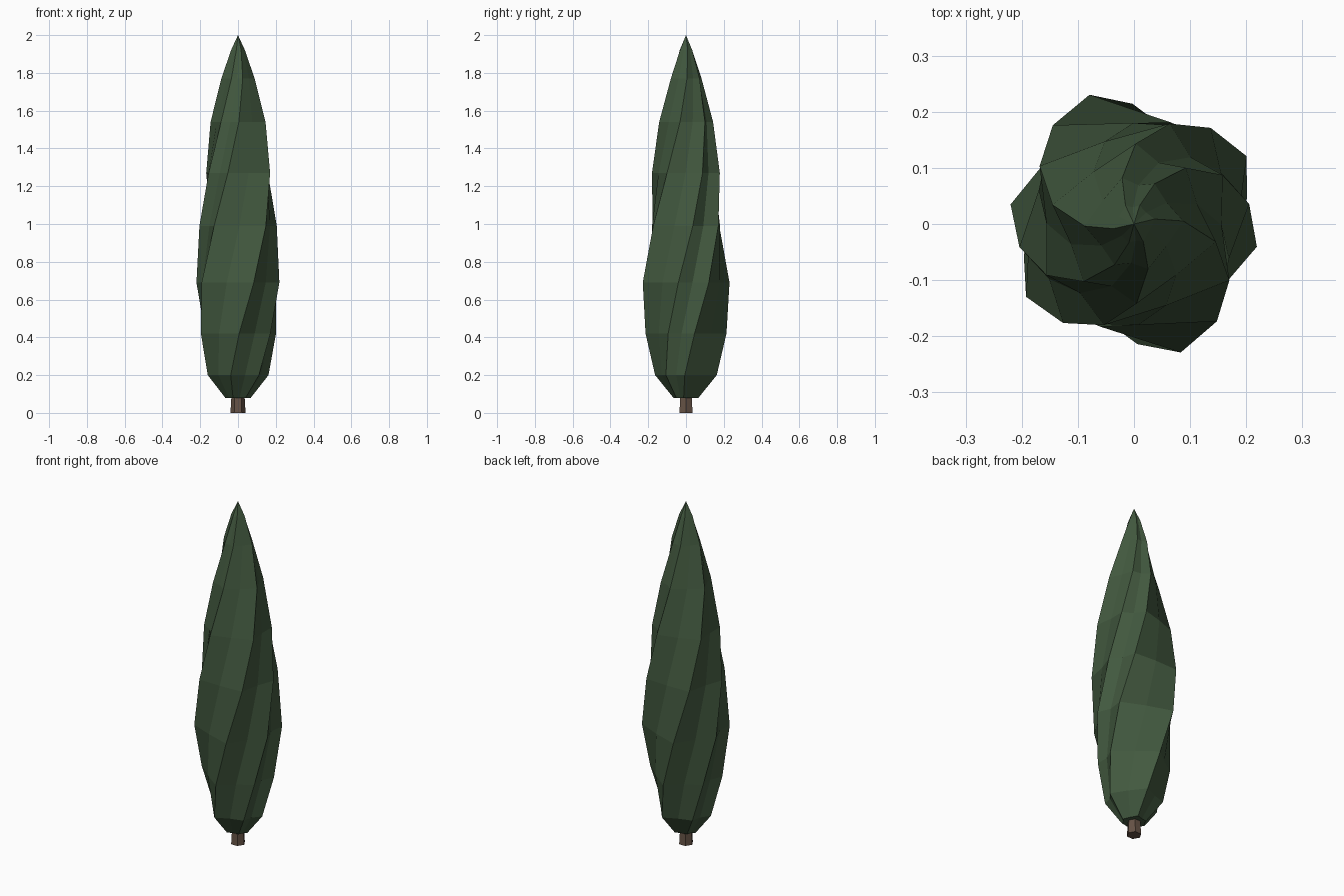
import bpy, bmesh
from math import cos, sin, radians

if "Cube" in bpy.data.objects:
    bpy.data.objects.remove(bpy.data.objects["Cube"])


def material(name, color):
    m = bpy.data.materials.new(name)
    m.diffuse_color = (*color, 1)
    m.use_nodes = True
    m.node_tree.nodes["Principled BSDF"].inputs["Base Color"].default_value = m.diffuse_color
    return m


def loft(name, rings, mat, tip=None):
    # skins a stack of equal-sized point rings, capped below and closed above
    bm = bmesh.new()
    rows = [[bm.verts.new(p) for p in r] for r in rings]
    n = len(rows[0])
    for a, b in zip(rows, rows[1:]):
        for i in range(n):
            j = (i + 1) % n
            bm.faces.new((a[i], a[j], b[j], b[i]))
    bm.faces.new(rows[0][::-1])
    if tip:
        t = bm.verts.new(tip)
        for i in range(n):
            bm.faces.new((rows[-1][i], rows[-1][(i + 1) % n], t))
    else:
        bm.faces.new(rows[-1])
    bmesh.ops.recalc_face_normals(bm, faces=bm.faces)
    me = bpy.data.meshes.new(name)
    bm.to_mesh(me)
    bm.free()
    ob = bpy.data.objects.new(name, me)
    bpy.context.collection.objects.link(ob)
    me.materials.append(mat)
    return ob


# foliage: six uneven lobes twisting counter-clockwise up a spindle profile
profile = [(0.08, 0.068), (0.20, 0.16), (0.42, 0.204), (0.69, 0.232), (0.99, 0.217),
           (1.27, 0.188), (1.54, 0.142), (1.77, 0.084), (1.92, 0.036)]
lobes = [(31, 1.01), (109, 1.05), (171, 0.96), (214, 1.0), (290, 1.05), (349.5, 0.96)]
TWIST, VALLEY = 68, 0.83

section = []
for k, (ang, r) in enumerate(lobes):
    nxt = lobes[(k + 1) % 6][0]
    section += [(ang, r), (ang + ((nxt - ang) % 360) / 2, VALLEY)]

rings = []
for z, rad in profile:
    tw = TWIST * (z - 0.69)
    rings.append([(rad * r * cos(radians(a + tw)), rad * r * sin(radians(a + tw)), z)
                  for a, r in section])
loft("foliage", rings, material("leaf_green", (0.055, 0.10, 0.05)), (0, 0, 2.0))

# trunk: short tapered hexagonal stub
trunk = [[(r * cos(radians(60 * i)), r * sin(radians(60 * i)), z) for i in range(6)]
         for z, r in ((0, 0.04), (0.14, 0.032))]
loft("trunk", trunk, material("bark_brown", (0.13, 0.085, 0.06)))
